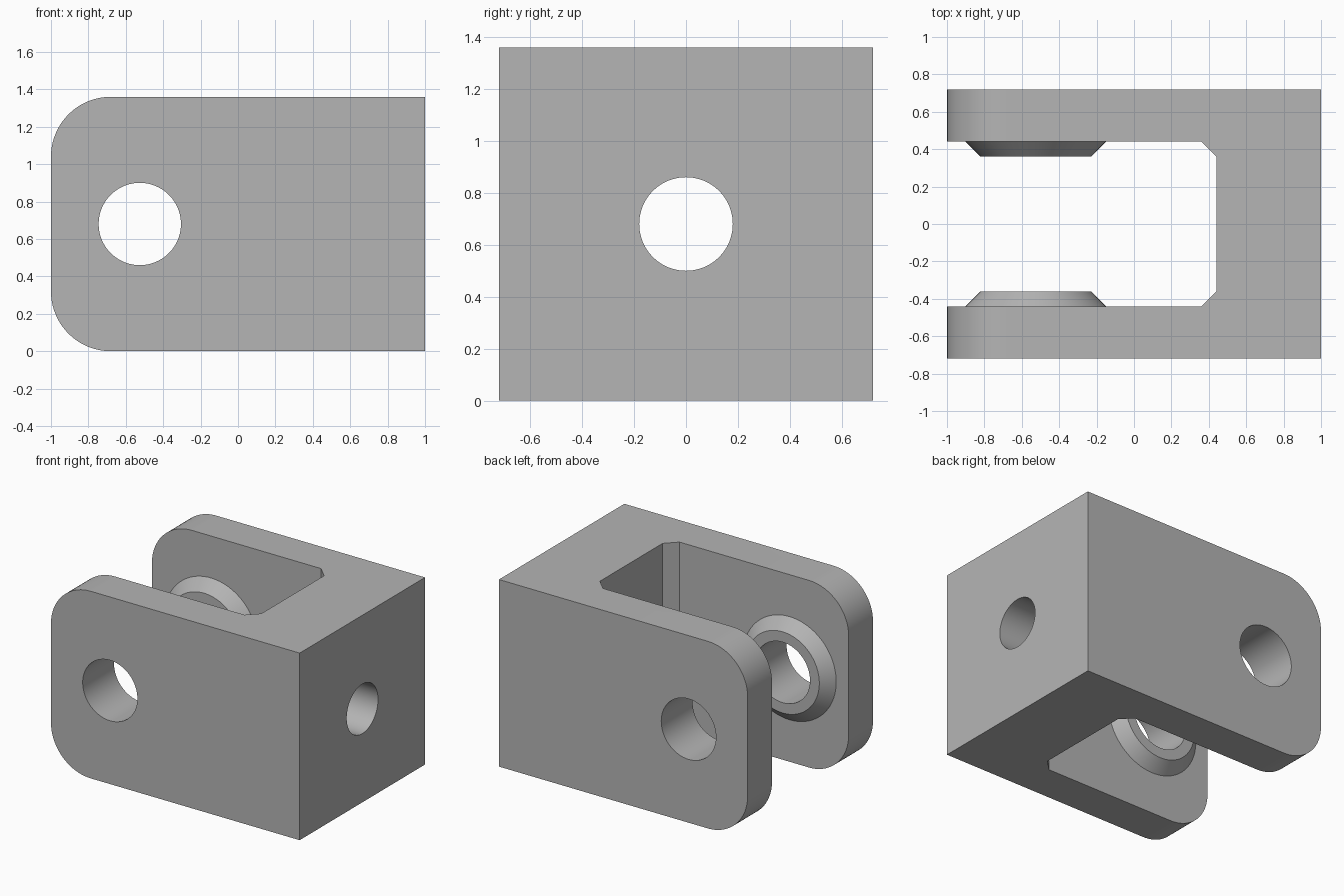
import bpy, bmesh, math
from mathutils import Vector

cube = bpy.data.objects.get("Cube")
if cube:
    bpy.data.objects.remove(cube, do_unlink=True)

HEIGHT, HALF_W, INNER = 1.36, 0.72, 0.44
PIN_X, MID_Z, CHAMFER = -0.525, 0.68, 0.08

grey = bpy.data.materials.new("plain grey")
grey.use_nodes = True
colour = (0.46, 0.46, 0.46, 1)
grey.diffuse_color = colour
grey.node_tree.nodes["Principled BSDF"].inputs["Base Color"].default_value = colour


def activate(ob):
    bpy.ops.object.select_all(action="DESELECT")
    ob.select_set(True)
    bpy.context.view_layer.objects.active = ob


def cone(name, r1, r2, depth, centre, axis):
    """Round solid whose r1 end points along -axis."""
    bpy.ops.mesh.primitive_cone_add(vertices=96, radius1=r1, radius2=r2, depth=depth, location=centre)
    ob = bpy.context.object
    ob.name = name
    ob.rotation_euler = Vector(axis).to_track_quat("Z", "Y").to_euler()
    ob.data.materials.append(grey)
    return ob


def combine(target, tool, operation):
    mod = target.modifiers.new(operation.lower(), "BOOLEAN")
    mod.operation, mod.object, mod.solver = operation, tool, "EXACT"
    tool.hide_render = True
    activate(target)
    bpy.ops.object.modifier_apply(modifier=mod.name)
    bpy.data.objects.remove(tool, do_unlink=True)


# U-shaped body with chamfered inner corners
half = [(-1, INNER), (0.44 - CHAMFER, INNER), (0.44, INNER - CHAMFER)]
outline = [(-1, -HALF_W), (1, -HALF_W), (1, HALF_W), (-1, HALF_W)]
outline += half + [(x, -y) for x, y in reversed(half)]
bm = bmesh.new()
base = bm.faces.new([bm.verts.new((x, y, 0)) for x, y in outline])
top = bmesh.ops.extrude_face_region(bm, geom=[base])["geom"]
bmesh.ops.translate(bm, vec=(0, 0, HEIGHT), verts=[v for v in top if isinstance(v, bmesh.types.BMVert)])
bmesh.ops.recalc_face_normals(bm, faces=bm.faces)

# Rounded arm ends
ends = [e for e in bm.edges if all(v.co.x < -0.99 for v in e.verts)
        and abs(e.verts[0].co.z - e.verts[1].co.z) < 0.01]
bmesh.ops.bevel(bm, geom=ends, offset=0.32, offset_type="OFFSET", segments=20, profile=0.5, affect="EDGES")
mesh = bpy.data.meshes.new("clevis_bracket")
bm.to_mesh(mesh)
bm.free()
mesh.materials.append(grey)
bracket = bpy.data.objects.new("clevis_bracket", mesh)
bpy.context.collection.objects.link(bracket)

# Tapered bosses on the inner arm faces, slightly embedded
embed = 0.03
for side in (-1, 1):
    boss = cone("boss", 0.375 + embed, 0.295, CHAMFER + embed,
                (PIN_X, side * (INNER - CHAMFER / 2 + embed / 2), MID_Z), (0, -side, 0))
    combine(bracket, boss, "UNION")

# Pin hole through both arms, and shank hole through the end wall
combine(bracket, cone("pin_cutter", 0.22, 0.22, 2, (PIN_X, 0, MID_Z), (0, 1, 0)), "DIFFERENCE")
combine(bracket, cone("shank_cutter", 0.18, 0.18, 1, (0.75, 0, MID_Z), (1, 0, 0)), "DIFFERENCE")

activate(bracket)
bpy.ops.object.shade_smooth_by_angle(angle=math.radians(30))
